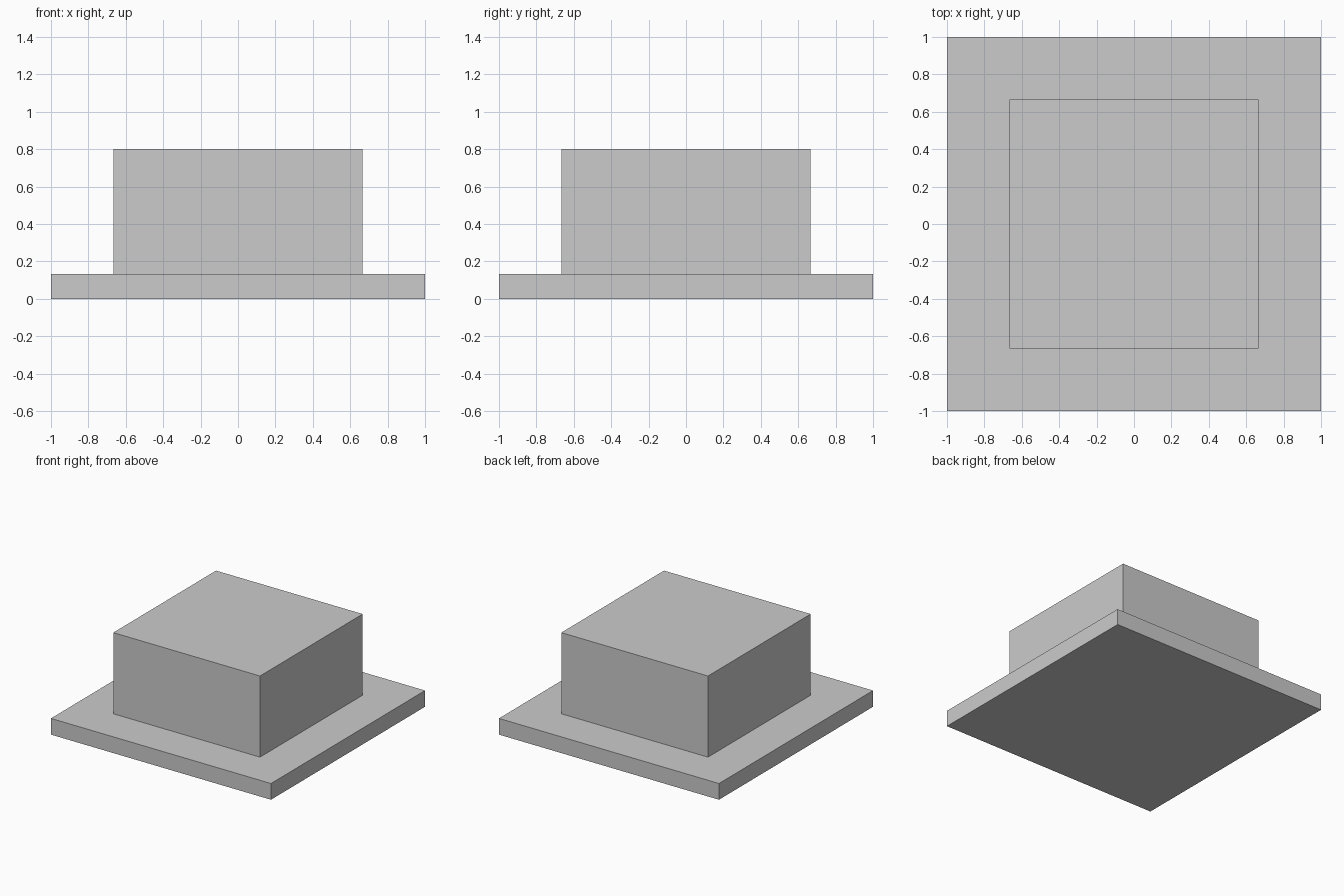
import bpy

if "Cube" in bpy.data.objects:
    bpy.data.objects.remove(bpy.data.objects["Cube"])


def add_box(name, width, z_min, z_max):
    """Square block centred on the z axis."""
    bpy.ops.mesh.primitive_cube_add(size=1, location=(0, 0, (z_min + z_max) / 2))
    box = bpy.context.object
    box.name = name
    box.scale = (width, width, z_max - z_min)
    bpy.ops.object.transform_apply(location=False, rotation=False, scale=True)
    return box


BASE_TOP = 0.1333

# Thin square base plate
add_box("base_plate", 2.0, 0.0, BASE_TOP)

# Raised block standing on the plate
add_box("raised_block", 1.3333, BASE_TOP, 0.8)
